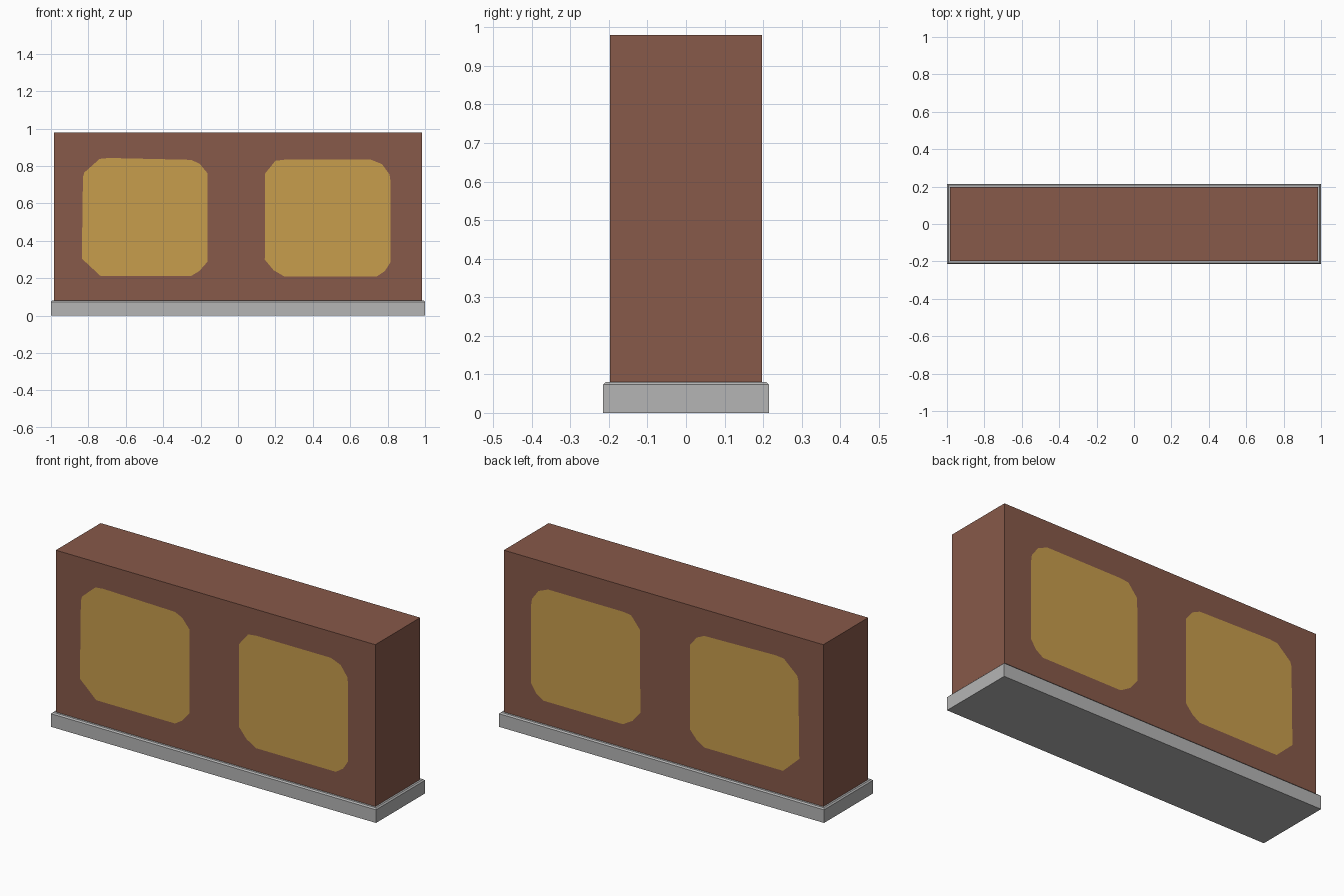
import bpy, bmesh
from mathutils import Vector
from mathutils.geometry import delaunay_2d_cdt

if "Cube" in bpy.data.objects:
    bpy.data.objects.remove(bpy.data.objects["Cube"])


def material(name, rgb):
    m = bpy.data.materials.new(name)
    m.diffuse_color = (*rgb, 1)
    m.use_nodes = True
    m.node_tree.nodes["Principled BSDF"].inputs["Base Color"].default_value = m.diffuse_color
    return m


brown = material("brown", (0.242, 0.100, 0.067))
gold = material("gold", (0.575, 0.338, 0.073))
grey = material("grey", (0.460, 0.460, 0.460))


def make_object(name, bm, mats):
    bmesh.ops.recalc_face_normals(bm, faces=bm.faces)
    me = bpy.data.meshes.new(name)
    bm.to_mesh(me)
    bm.free()
    for m in mats:
        me.materials.append(m)
    ob = bpy.data.objects.new(name, me)
    bpy.context.collection.objects.link(ob)
    return ob


# Plinth: low slab with a fine bevel round its top edge
bm = bmesh.new()
bmesh.ops.create_cube(bm, size=1)
for v in bm.verts:
    v.co = (v.co.x * 2.0, v.co.y * 0.43, (v.co.z + 0.5) * 0.08)
top = [e for e in bm.edges if all(v.co.z > 0.07 for v in e.verts)]
bmesh.ops.bevel(bm, geom=top, offset=0.007, segments=1, affect='EDGES')
make_object("plinth", bm, [grey])

# Body: block whose front and back carry two inset gold panels, flush
W, D, Z0, Z1 = 0.983, 0.197, 0.08, 0.98
outer = [(-W, Z0), (W, Z0), (W, Z1), (-W, Z1)]
left_panel = [(-0.735, 0.212), (-0.25, 0.212), (-0.205, 0.24), (-0.162, 0.29),
              (-0.162, 0.76), (-0.205, 0.812), (-0.25, 0.833), (-0.69, 0.843),
              (-0.74, 0.838), (-0.822, 0.765), (-0.829, 0.74), (-0.835, 0.305)]
right_panel = [(0.25, 0.208), (0.77, 0.208), (0.815, 0.285), (0.815, 0.72),
               (0.81, 0.755), (0.77, 0.81), (0.71, 0.834), (0.25, 0.834),
               (0.20, 0.828), (0.145, 0.76), (0.143, 0.30), (0.19, 0.243)]
right_panel[1:2] = [(0.74, 0.208), (0.785, 0.238)]

points, loops = [], []
for poly in (outer, left_panel, right_panel):
    loops.append(list(range(len(points), len(points) + len(poly))))
    points += [Vector(p) for p in poly]
verts2d, _, faces2d, _, _, source = delaunay_2d_cdt(points, [], loops, 1, 1e-6)

bm = bmesh.new()
sides = []
for y in (-D, D):
    vs = [bm.verts.new((p.x, y, p.y)) for p in verts2d]
    for f, src in zip(faces2d, source):
        face = bm.faces.new([vs[i] for i in f])
        face.material_index = 1 if (1 in src or 2 in src) else 0
    sides.append([min(vs, key=lambda v: abs(v.co.x - x) + abs(v.co.z - z))
                  for x, z in outer])
front, back = sides
for i in range(4):
    j = (i + 1) % 4
    bm.faces.new((front[i], front[j], back[j], back[i]))
make_object("body", bm, [brown, gold])
